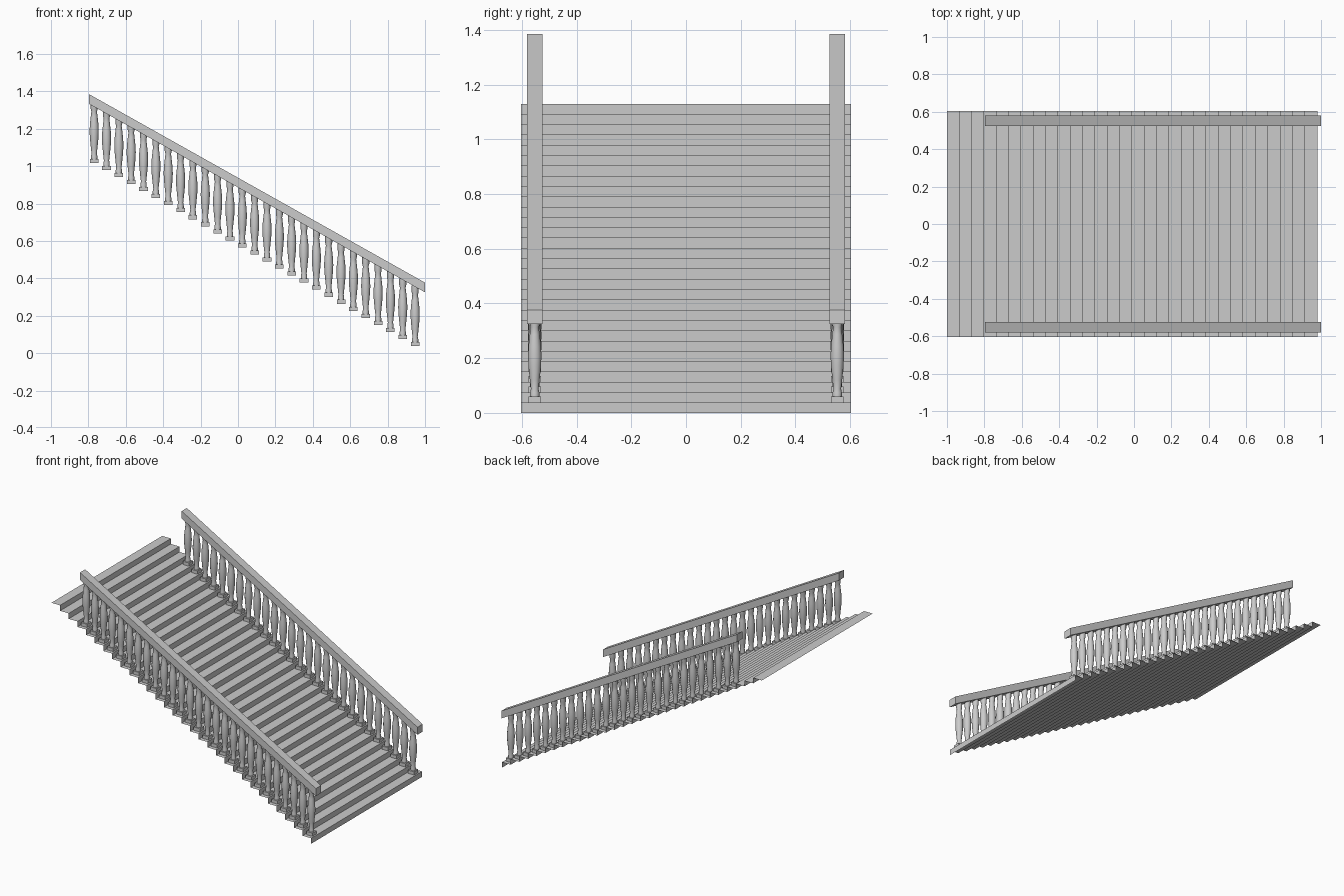
import bpy, bmesh, math

cube = bpy.data.objects.get("Cube")
if cube:
    bpy.data.objects.remove(cube, do_unlink=True)

STEPS, BALUSTERS = 30, 27
RUN, RISE = 0.066, 1.13 / 30
FRONT_X = 0.98          # face of the lowest riser
HALF_WIDTH = 0.603
RAIL_Y = 0.553

stone = bpy.data.materials.new("light_grey")
stone.use_nodes = True
grey = (0.6, 0.6, 0.6, 1)
stone.diffuse_color = grey
stone.node_tree.nodes["Principled BSDF"].inputs["Base Color"].default_value = grey


def finish(name, bm):
    bmesh.ops.recalc_face_normals(bm, faces=bm.faces)
    mesh = bpy.data.meshes.new(name)
    bm.to_mesh(mesh)
    bm.free()
    mesh.materials.append(stone)
    obj = bpy.data.objects.new(name, mesh)
    bpy.context.collection.objects.link(obj)
    return obj


def extrude_outline(bm, points, y0, y1):
    """Sweep a side outline (x, z) from y0 to y1 as an open strip."""
    rows = [[bm.verts.new((x, y, z)) for x, z in points] for y in (y0, y1)]
    for i in range(len(points) - 1):
        bm.faces.new((rows[0][i], rows[0][i + 1], rows[1][i + 1], rows[1][i]))
    return rows


# Thin folded sheet of risers and treads
outline = [(FRONT_X, 0)]
for i in range(STEPS):
    top = (i + 1) * RISE
    outline += [(FRONT_X - i * RUN, top), (FRONT_X - (i + 1) * RUN, top)]
bm = bmesh.new()
extrude_outline(bm, outline, -HALF_WIDTH, HALF_WIDTH)
stairs = finish("stairs", bm)
# treads face up, risers face the foot of the stairs
if stairs.data.polygons[1].normal.z < 0:
    stairs.data.flip_normals()


# Turned baluster: square foot plate with a lathed shaft
def baluster_mesh():
    bm = bmesh.new()
    foot = bmesh.ops.create_cube(bm, size=1)["verts"]
    for v in foot:
        v.co = (v.co.x * 0.046, v.co.y * 0.046, (v.co.z + 0.5) * 0.022)
    profile = [(0.017, 0.022), (0.017, 0.036), (0.014, 0.05), (0.018, 0.085),
               (0.023, 0.135), (0.0245, 0.17), (0.023, 0.205), (0.018, 0.25),
               (0.015, 0.275), (0.019, 0.29), (0.019, 0.325)]
    sides = 12
    rings = []
    for r, z in profile:
        rings.append([bm.verts.new((r * math.cos(math.tau * k / sides),
                                    r * math.sin(math.tau * k / sides), z))
                      for k in range(sides)])
    for low, high in zip(rings, rings[1:]):
        for k in range(sides):
            n = (k + 1) % sides
            bm.faces.new((low[k], low[n], high[n], high[k]))
    bm.faces.new(rings[0][::-1])
    bm.faces.new(rings[-1])
    obj = finish("baluster_pattern", bm)
    for p in obj.data.polygons:
        p.use_smooth = len(p.vertices) == 4 and p.center.z > 0.022
    mesh = obj.data
    bpy.data.objects.remove(obj)
    mesh.name = "baluster"
    return mesh


shaft = baluster_mesh()

for side, y in (("left", RAIL_Y), ("right", -RAIL_Y)):
    # "left" and "right" sides of the flight: back and front rows
    row = "back" if y > 0 else "front"
    for i in range(BALUSTERS):
        post = bpy.data.objects.new(f"{row}_baluster_{i + 1}", shaft)
        post.location = (FRONT_X - (i + 0.5) * RUN, y, (i + 1) * RISE)
        bpy.context.collection.objects.link(post)

    # Sloping handrail with upright ends
    bm = bmesh.new()
    ends = [(1.0, 0.325), (1.0, 0.377), (-0.797, 1.385), (-0.797, 1.333)]
    near, far = extrude_outline(bm, ends + ends[:1], y - 0.028, y + 0.028)
    bmesh.ops.remove_doubles(bm, verts=bm.verts, dist=0.0001)
    bmesh.ops.holes_fill(bm, edges=bm.edges, sides=4)
    finish(f"{row}_handrail", bm)
